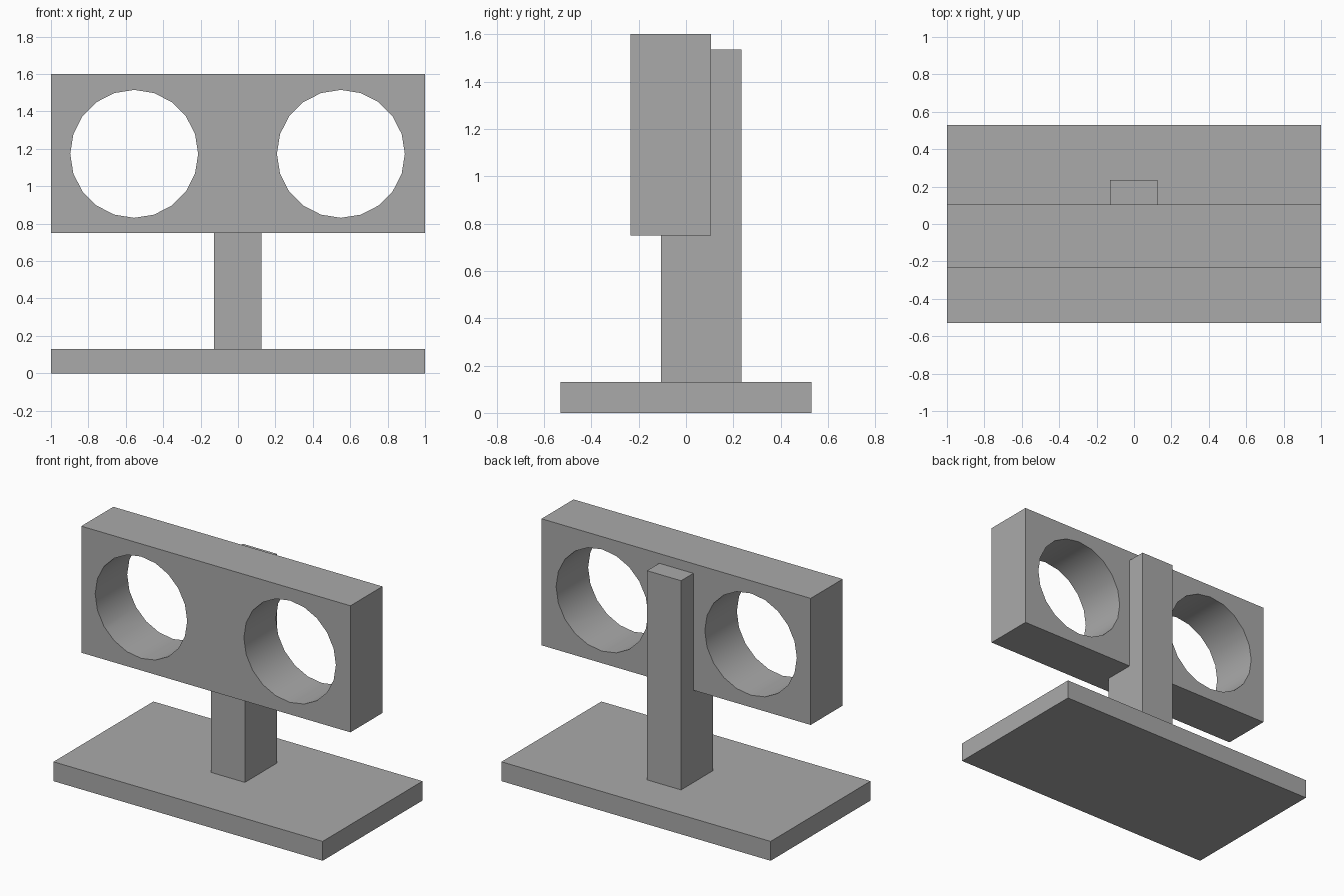
import bpy
import bmesh
import math
from mathutils import Matrix, Vector

cube = bpy.data.objects.get("Cube")
if cube:
    bpy.data.objects.remove(cube, do_unlink=True)

# Single grey finish
grey = bpy.data.materials.new("plain grey")
grey.use_nodes = True
colour = (0.4, 0.4, 0.4, 1)
grey.diffuse_color = colour
grey.node_tree.nodes["Principled BSDF"].inputs["Base Color"].default_value = colour


def add_object(name, bm):
    bmesh.ops.recalc_face_normals(bm, faces=bm.faces)
    mesh = bpy.data.meshes.new(name)
    bm.to_mesh(mesh)
    bm.free()
    mesh.materials.append(grey)
    obj = bpy.data.objects.new(name, mesh)
    bpy.context.collection.objects.link(obj)
    return obj


def box(name, low, high):
    low, high = Vector(low), Vector(high)
    bm = bmesh.new()
    place = Matrix.Translation((low + high) / 2) @ Matrix.Diagonal((*(high - low), 1))
    bmesh.ops.create_cube(bm, size=1, matrix=place)
    return add_object(name, bm)


def prism_along_x(name, profile, x0, x1):
    bm = bmesh.new()
    face = bm.faces.new([bm.verts.new((x0, y, z)) for y, z in profile])
    side = bmesh.ops.extrude_face_region(bm, geom=[face])["geom"]
    verts = [v for v in side if isinstance(v, bmesh.types.BMVert)]
    bmesh.ops.translate(bm, verts=verts, vec=(x1 - x0, 0, 0))
    return add_object(name, bm)


# Base plate
box("base_plate", (-1, -0.53, 0), (1, 0.53, 0.13))

# Notched post: wide foot under the panel, thin upright behind it
prism_along_x("post", [(-0.105, 0.13), (0.235, 0.13), (0.235, 1.535),
                       (0.105, 1.535), (0.105, 0.75), (-0.105, 0.75)], -0.128, 0.125)

# Panel with two round through-holes
panel = box("holed_panel", (-1, -0.235, 0.75), (1, 0.105, 1.6))
bm = bmesh.new()
for x in (-0.555, 0.55):
    place = Matrix.Translation((x, 0, 1.173)) @ Matrix.Rotation(math.pi / 2, 4, "X")
    bmesh.ops.create_cone(bm, cap_ends=True, segments=20, radius1=0.342,
                          radius2=0.342, depth=1, matrix=place @ Matrix.Rotation(math.pi / 2, 4, "Z"))
cutter = add_object("hole_cutter", bm)
cutter.hide_render = True

cut = panel.modifiers.new("holes", "BOOLEAN")
cut.operation = "DIFFERENCE"
cut.solver = "EXACT"
cut.object = cutter
bpy.ops.object.select_all(action="DESELECT")
panel.select_set(True)
bpy.context.view_layer.objects.active = panel
bpy.ops.object.modifier_apply(modifier=cut.name)
bpy.data.objects.remove(cutter, do_unlink=True)

# Smooth the hole walls, keep the rims sharp
bpy.ops.object.shade_smooth_by_angle(angle=math.radians(30))
